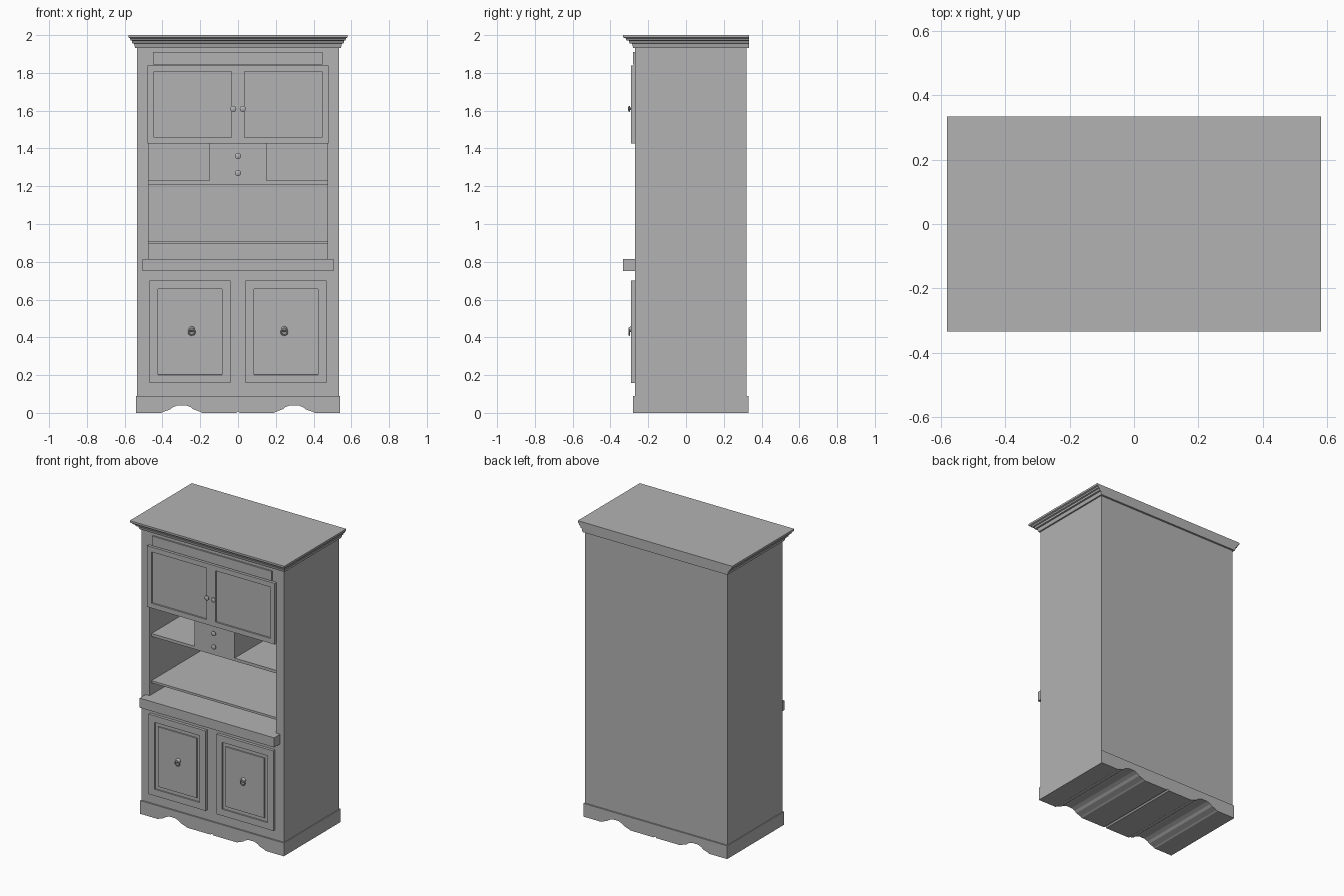
import bpy, bmesh, math
from mathutils import Matrix

if "Cube" in bpy.data.objects:
    bpy.data.objects.remove(bpy.data.objects["Cube"], do_unlink=True)

grey = bpy.data.materials.new("plain grey")
grey.use_nodes = True
grey.diffuse_color = (0.45, 0.45, 0.45, 1)
grey.node_tree.nodes["Principled BSDF"].inputs["Base Color"].default_value = grey.diffuse_color


def finish(name, bm):
    bmesh.ops.recalc_face_normals(bm, faces=bm.faces)
    mesh = bpy.data.meshes.new(name)
    bm.to_mesh(mesh)
    bm.free()
    mesh.materials.append(grey)
    ob = bpy.data.objects.new(name, mesh)
    bpy.context.collection.objects.link(ob)
    return ob


def box(name, x, y, z, insets=()):
    """Box from ranges; insets are (width, depth) steps carved into its front."""
    bm = bmesh.new()
    bmesh.ops.create_cube(bm, size=1)
    for v in bm.verts:
        v.co = [r[0] if c < 0 else r[1] for c, r in zip(v.co, (x, y, z))]
    bm.normal_update()
    front = min(bm.faces, key=lambda f: f.calc_center_median().y)
    for width, depth in insets:
        bmesh.ops.inset_individual(bm, faces=[front], thickness=width, depth=depth)
    return finish(name, bm)


def lathe_knob(name, x, y, z, profile):
    """Round knob pointing forward; profile is (radius, distance forward)."""
    bm = bmesh.new()
    rings = []
    n = 16
    for r, d in profile:
        rings.append([bm.verts.new((x + r * math.cos(2 * math.pi * i / n), y - d,
                                    z + r * math.sin(2 * math.pi * i / n))) for i in range(n)])
    for a, b in zip(rings, rings[1:]):
        for i in range(n):
            bm.faces.new((a[i], a[(i + 1) % n], b[(i + 1) % n], b[i]))
    bm.faces.new(rings[0])
    bm.faces.new(rings[-1])
    smooth(finish(name, bm))


def smooth(ob):
    bpy.ops.object.select_all(action="DESELECT")
    ob.select_set(True)
    bpy.context.view_layer.objects.active = ob
    bpy.ops.object.shade_smooth_by_angle(angle=math.radians(40))


FRONT, BACK, SIDE, OPEN = -0.27, 0.32, 0.535, 0.475
SHELF_FRONT = -0.25
KNOB = [(0.007, 0), (0.007, 0.007), (0.016, 0.01), (0.016, 0.014), (0.01, 0.018)]

# Carcass around the open niche
for s, side in ((1, "left"), (-1, "right")):
    box(side + "_side_panel", sorted((s * OPEN, s * SIDE)), (FRONT, BACK), (0.09, 1.935))
box("back_panel", (-OPEN, OPEN), (0.3, BACK), (0.815, 1.425))
box("lower_carcass", (-OPEN, OPEN), (FRONT, BACK), (0.09, 0.815))
box("upper_carcass", (-OPEN, OPEN), (FRONT, BACK), (1.425, 1.935))

# Shelves, drawer block and ledge
box("lower_shelf", (-OPEN, OPEN), (SHELF_FRONT, 0.3), (0.895, 0.91))
box("upper_shelf", (-OPEN, OPEN), (SHELF_FRONT, 0.3), (1.21, 1.23))
box("drawer_block", (-0.15, 0.15), (SHELF_FRONT, 0.3), (1.23, 1.425))
box("ledge", (-0.505, 0.505), (-0.333, FRONT), (0.75, 0.815))
box("frieze_panel", (-0.45, 0.447), (-0.28, FRONT), (1.845, 1.91))

# Doors with their knobs and ring pulls
for s, side in ((1, "left"), (-1, "right")):
    box(side + "_upper_door", sorted((0, s * 0.479)), (-0.29, FRONT), (1.425, 1.84),
        [(0.047, 0), (0.001, -0.01)])
    box(side + "_lower_door", sorted((s * 0.04, s * 0.468)), (-0.29, FRONT), (0.157, 0.7),
        [(0.063, 0), (0.001, -0.008), (0.032, 0), (0.001, 0.007)])
    lathe_knob(side + "_upper_knob", s * 0.025, -0.288, 1.61, KNOB)
    lathe_knob(side + "_pull_boss", s * 0.245, -0.288, 0.443, [(0.016, 0), (0.016, 0.006), (0.008, 0.016)])
    bpy.ops.mesh.primitive_torus_add(major_radius=0.016, minor_radius=0.004, major_segments=20,
                                     minor_segments=8, location=(s * 0.245, -0.301, 0.428),
                                     rotation=(math.pi / 2, 0, 0))
    ring = bpy.context.object
    ring.name = side + "_pull_ring"
    ring.data.materials.append(grey)
    smooth(ring)
for z, level in ((1.36, "upper"), (1.27, "lower")):
    lathe_knob(level + "_drawer_knob", 0, SHELF_FRONT, z, KNOB)

# Crown moulding: stepped on the front and sides, flat at the back
bm = bmesh.new()
rings = []
for x, y, z in ((0.545, -0.28, 1.932), (0.55, -0.286, 1.955), (0.56, -0.3, 1.957), (0.561, -0.302, 1.97),
                (0.57, -0.316, 1.973), (0.571, -0.318, 1.983), (0.58, -0.333, 1.987), (0.58, -0.333, 2)):
    rings.append([bm.verts.new(p) for p in ((-x, y, z), (x, y, z), (x, 0.333, z), (-x, 0.333, z))])
for a, b in zip(rings, rings[1:]):
    for i in range(4):
        bm.faces.new((a[i], a[(i + 1) % 4], b[(i + 1) % 4], b[i]))
bm.faces.new(rings[0])
bm.faces.new(rings[-1])
finish("crown_moulding", bm)

# Plinth: scalloped outline run from front to back
half = [(0.01, 0), (0.19, 0), (0.2, 0.006), (0.235, 0.018), (0.25, 0.03), (0.275, 0.04), (0.32, 0.04),
        (0.345, 0.03), (0.36, 0.018), (0.395, 0.006), (0.405, 0), (0.54, 0), (0.54, 0.09)]
outline = [(-x, z) for x, z in reversed(half)] + [(0, 0.01)] + half
bm = bmesh.new()
face = bm.faces.new([bm.verts.new((x, -0.28, z)) for x, z in outline])
ext = bmesh.ops.extrude_face_region(bm, geom=[face])
bmesh.ops.translate(bm, vec=(0, 0.61, 0), verts=[v for v in ext["geom"] if isinstance(v, bmesh.types.BMVert)])
finish("plinth", bm)
